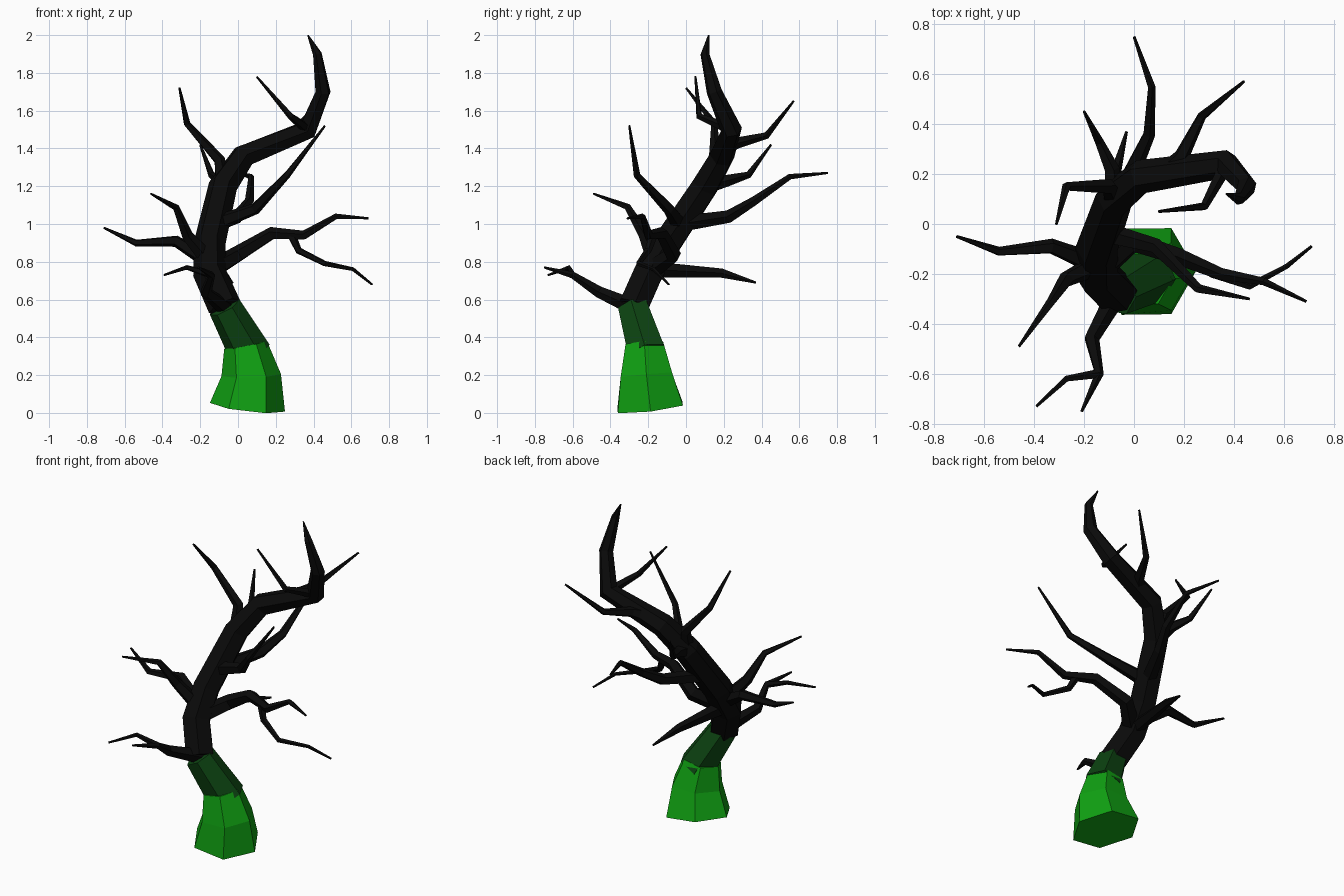
import bpy, bmesh, math
from mathutils import Vector

cube = bpy.data.objects.get("Cube")
if cube:
    bpy.data.objects.remove(cube)


def material(name, red, green, blue):
    mat = bpy.data.materials.new(name)
    mat.use_nodes = True
    colour = (red, green, blue, 1)
    mat.diffuse_color = colour
    mat.node_tree.nodes["Principled BSDF"].inputs["Base Color"].default_value = colour
    return mat


bark = material("black bark", .003, .003, .003)
moss = material("dark green moss", .004, .06, .006)
grass = material("bright green base", .005, .35, .006)


def limb(name, mat, path, start, end, sides=5, power=1):
    """Faceted tube along the path, thinning from start to end radius."""
    steps = [(after - before).normalized() for before, after in zip(path, path[1:])]
    bends = [(before + after).normalized() for before, after in zip(steps, steps[1:])]
    tangents = [steps[0], *bends, steps[-1]]
    across = Vector((1, 0, 0)) if abs(steps[0].x) < .8 else Vector((0, 1, 0))
    bm = bmesh.new()
    rings = []
    for index, (centre, tangent) in enumerate(zip(path, tangents)):
        along = index / (len(path) - 1)
        radius = end + (start - end) * (1 - along ** power)
        across = (across - tangent * across.dot(tangent)).normalized()
        upward = tangent.cross(across)
        ring = []
        for corner in range(sides):
            angle = math.tau * corner / sides
            offset = math.cos(angle) * across + math.sin(angle) * upward
            ring.append(bm.verts.new(centre + radius * offset))
        rings.append(ring)
    for low, high in zip(rings, rings[1:]):
        for corner in range(sides):
            following = (corner + 1) % sides
            bm.faces.new((low[corner], low[following], high[following], high[corner]))
    bm.faces.new(reversed(rings[0]))
    bm.faces.new(rings[-1])
    bmesh.ops.recalc_face_normals(bm, faces=bm.faces)
    mesh = bpy.data.meshes.new(name)
    bm.to_mesh(mesh)
    bm.free()
    mesh.materials.append(mat)
    bpy.context.collection.objects.link(bpy.data.objects.new(name, mesh))


# Centre line of the whole trunk, from the ground to the top twig
spine = [Vector(point) for point in (
    (.05, -.19, .03), (.07, -.21, .2), (.04, -.22, .36), (-.07, -.28, .56),
    (-.15, -.2, .74), (-.15, -.1, .9), (-.08, .1, 1.2), (.03, .19, 1.36),
    (.37, .24, 1.5), (.45, .15, 1.7), (.42, .1, 1.9), (.37, .12, 2))]
base_top, fork = spine[2], spine[3]


def trunk_at(height):
    """Point inside the trunk at the given height."""
    for low, high in zip(spine, spine[1:]):
        if low.z <= height <= high.z:
            return low.lerp(high, (height - low.z) / (high.z - low.z))


def branch(name, root, *points, thick=.045):
    """Bare branch growing from the root point; returns its path."""
    path = [root, *map(Vector, points)]
    limb(name, bark, path, thick, .006)
    return path


# Trunk: flared base, mossy middle sunk into it, bare upper part
limb("trunk_base", grass, spine[:3], .2, .115, sides=6)
limb("trunk_middle", moss, [base_top.lerp(fork, -.25), fork], .113, .089, sides=6)
limb("trunk_top", bark, spine[3:], .09, .004, sides=6, power=2)

# Upper branches
branch("back_branch", trunk_at(1), (0, .23, 1.04), (.06, .36, 1.12),
       (.07, .55, 1.25), (0, .75, 1.27))
branch("back_left_branch", trunk_at(1.4), (.19, .27, 1.43), (.27, .43, 1.47),
       (.44, .57, 1.65))
branch("back_right_branch", trunk_at(1.2), (-.09, .22, 1.23), (-.14, .33, 1.26),
       (-.2, .45, 1.42))
branch("high_right_branch", trunk_at(1.2), (-.1, .15, 1.34), (-.27, .15, 1.53),
       (-.31, 0, 1.72))
branch("high_front_branch", trunk_at(1.5), (.28, .07, 1.57), (.1, .05, 1.78), thick=.03)

# Middle branches
branch("left_rising_branch", trunk_at(1), (.09, -.09, 1.08), (.26, -.26, 1.26),
       (.46, -.3, 1.52))
left_path = branch("left_branch", trunk_at(.75), (0, -.07, .84), (.18, -.13, .95),
                   (.35, -.2, .94), (.52, -.23, 1.04), (.69, -.31, 1.03), thick=.055)
branch("left_hanging_twig", left_path[2].lerp(left_path[3], .6), (.32, -.2, .86),
       (.46, -.25, .79), (.61, -.17, .76), (.71, -.09, .68), thick=.024)
branch("right_branch", trunk_at(.8), (-.33, -.09, .91), (-.54, -.11, .9),
       (-.71, -.05, .98))
branch("front_right_branch", trunk_at(.8), (-.27, -.22, .94), (-.33, -.31, 1.09),
       (-.46, -.49, 1.16))

# Low branches
front_path = branch("front_branch", fork, (-.17, -.46, .64), (-.14, -.6, .73),
                    (-.21, -.75, .77))
branch("front_twig", front_path[2], (-.27, -.62, .77), (-.39, -.73, .73), thick=.02)
branch("low_back_branch", trunk_at(.76), (-.08, .19, .74), (-.03, .37, .69))
